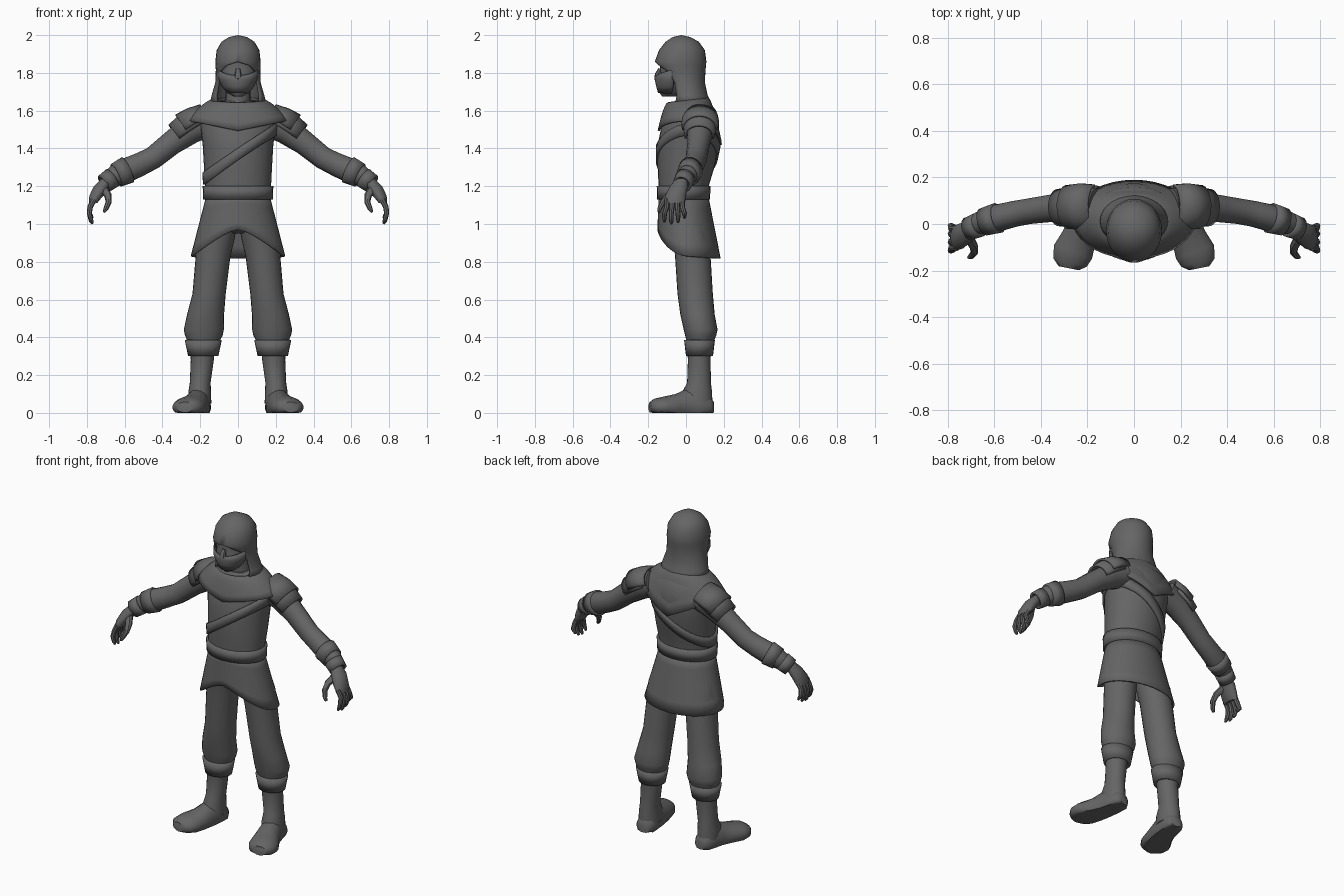
import bpy, bmesh, math
from mathutils import Vector

cloth = bpy.data.materials.new("dark_grey")
cloth.diffuse_color = (0.13, 0.13, 0.13, 1)
TAU = math.tau


def skin(name, rows, closed=True, caps=True, mirror=False, thick=0, sharp=40):
    """Bridge rows of points into a surface."""
    bm = bmesh.new()
    vs = [[bm.verts.new(p) for p in r] for r in rows]
    n = len(rows[0])
    for r0, r1 in zip(vs, vs[1:]):
        for i in range(n if closed else n - 1):
            j = (i + 1) % n
            bm.faces.new((r0[i], r0[j], r1[j], r1[i]))
    if caps:
        bm.faces.new(vs[0])
        bm.faces.new(vs[-1])
    bmesh.ops.remove_doubles(bm, verts=bm.verts, dist=0.0005)
    bmesh.ops.recalc_face_normals(bm, faces=bm.faces)
    me = bpy.data.meshes.new(name)
    bm.to_mesh(me)
    bm.free()
    me.materials.append(cloth)
    me.polygons.foreach_set("use_smooth", [True] * len(me.polygons))
    me.set_sharp_from_angle(angle=math.radians(sharp))
    ob = bpy.data.objects.new(name, me)
    bpy.context.collection.objects.link(ob)
    if thick:
        m = ob.modifiers.new("thickness", 'SOLIDIFY')
        m.thickness = thick
        m.offset = -1
    if mirror:
        ob.modifiers.new("mirror", 'MIRROR')
    return ob


def oval(cx, y0, y1, rx, z, a):
    """Point on a level oval, angle 0 faces the front."""
    return Vector((cx + rx * math.sin(a), (y0 + y1) / 2 - (y1 - y0) / 2 * math.cos(a), z))


def loft(name, rings, n=24, **kw):
    """Rings are (z, centre x, front y, back y, half width)."""
    return skin(name, [[oval(cx, y0, y1, rx, z, TAU * i / n) for i in range(n)]
                       for z, cx, y0, y1, rx in rings], **kw)


def tube(name, pts, ref, n=14, arc=None, floor=False, caps=True, **kw):
    """Points are (x, y, z, half width, half height)."""
    rows = []
    for k, p in enumerate(pts):
        t = Vector(pts[min(k + 1, len(pts) - 1)][:3]) - Vector(pts[max(k - 1, 0)][:3])
        t.normalize()
        u = Vector(ref)
        u = (u - t * u.dot(t)).normalized()
        s = t.cross(u)
        angles = [TAU * i / n for i in range(n)]
        if arc:
            angles = [math.radians(-arc + 2 * arc * i / n) for i in range(n + 1)]
        row = [Vector(p[:3]) + u * p[4] * math.cos(a) + s * p[3] * math.sin(a) for a in angles]
        if floor:
            for v in row:
                v.z = max(v.z, 0)
        rows.append(row)
    return skin(name, rows, closed=not arc, caps=caps and not arc, **kw)


Z, Y = (0, 0, 1), (0, 1, 0)

# Torso, neck, face
TORSO = [(1.10, -.14, .115, .165), (1.2, -.145, .12, .175), (1.3, -.15, .15, .18),
         (1.42, -.15, .175, .187), (1.52, -.13, .175, .2), (1.6, -.09, .16, .19), (1.65, -.06, .12, .1)]
loft("torso", [(z, 0, a, b, r) for z, a, b, r in TORSO], n=28)
loft("neck", [(1.58, 0, -.06, .1, .08), (1.66, 0, -.05, .08, .065), (1.76, 0, -.06, .08, .065)])
loft("face", [(1.675, 0, -.125, -.05, .025), (1.69, 0, -.138, -.01, .048), (1.73, 0, -.145, .02, .075),
              (1.765, 0, -.15, .03, .09), (1.80, 0, -.135, .04, .097), (1.87, 0, -.14, .04, .1)])
tube("nose", [(0, -.135, 1.82, .012, .012), (0, -.15, 1.79, .018, .016), (0, -.153, 1.773, .02, .014),
              (0, -.142, 1.758, .012, .008)], Y, n=8)
# Cloth over the lower face
rows = []
for z, y0, y1, rx in ((1.695, -.142, -.01, .052), (1.73, -.152, .02, .08),
                      (1.765, -.16, .03, .096), (1.785, -.152, .04, .102)):
    rows.append([oval(0, y0, y1, rx, z + (.03 * math.sin(a) ** 2 if z > 1.78 else 0), a)
                 for a in [math.radians(-90 + 10 * i) for i in range(19)]])
skin("face_mask", rows, closed=False, caps=False, thick=.006)

# Hood with a front opening
rows = []
for z, y0, y1, rx, gap in ((1.64, -.10, .135, .15, 50), (1.68, -.10, .115, .14, 58), (1.75, -.12, .10, .12, 62),
                           (1.81, -.145, .103, .118, 50), (1.84, -.16, .106, .12, 28), (1.86, -.165, .108, .12, 0),
                           (1.92, -.143, .10, .113, 0), (1.965, -.108, .068, .087, 0),
                           (1.99, -.07, .022, .047, 0), (2.0, -.025, -.025, 0, 0)):
    g = math.radians(gap)
    rows.append([oval(0, y0, y1, rx, z, g + (TAU - 2 * g) * i / 28) for i in range(29)])
skin("hood", rows, closed=False, caps=False, thick=.012, sharp=50)

# Shoulder mantle with a dipping hem
N, rows = 36, []
for k in range(7):
    t, row = k / 6, []
    for i in range(N):
        a = TAU * i / N
        c, s = math.cos(a), abs(math.sin(a))
        hem = 1.55 - (.055 if c > 0 else .13) * (1 - s)
        p = oval(0, -.095 - .055 * t, .115 + .075 * t, .13 + .135 * t, 0, a)
        p.z = 1.66 + (hem - 1.66) * t ** 1.6 - .015 * (1 - t) * c
        row.append(p)
    rows.append(row)
skin("mantle", rows, caps=False, thick=.012)

# Layered shoulder guards
tube("shoulder_guard_lower", [(.20, .075, 1.55, .085, .075), (.27, .073, 1.508, .088, .08),
                              (.325, .07, 1.467, .08, .073)], Z, arc=105, thick=.012, mirror=True)
tube("shoulder_guard_upper", [(.17, .075, 1.565, .095, .075), (.23, .075, 1.54, .1, .082),
                              (.285, .073, 1.505, .095, .088)], Z, arc=95, thick=.012, mirror=True)


# Diagonal strap following the torso
def torso_at(z):
    for lo, hi in zip(TORSO, TORSO[1:]):
        if z <= hi[0]:
            f = (z - lo[0]) / (hi[0] - lo[0])
            return [lo[i] + (hi[i] - lo[i]) * f for i in (1, 2, 3)]
    return TORSO[-1][1:]


rows = []
for dz in (-.032, 0, .032):
    row = []
    for i in range(40):
        a = TAU * i / 40
        z = 1.37 + .13 * math.sin(a) + dz
        y0, y1, rx = torso_at(z)
        row.append(oval(0, y0 - .01, y1 + .01, rx + .01, z, a))
    rows.append(row)
skin("chest_strap", rows, caps=False, thick=.012)

# Belt and skirt
loft("belt", [(1.13, 0, -.153, .127, .185), (1.2, 0, -.155, .13, .187)], n=28, caps=False, thick=.02)
rows = []
for k in range(6):
    row = []
    for i in range(N):
        a = TAU * i / N
        c, s = math.cos(a), abs(math.sin(a))
        hem = .97 - .14 * s ** 1.5 if c > 0 else .83 + .012 * c
        z = 1.15 + (hem - 1.15) * k / 5
        f = (1.15 - z) / .33
        row.append(oval(0, -.145 - .012 * f, .118 + .065 * f, .168 + .085 * f, z, a))
    rows.append(row)
skin("skirt", rows, caps=False, thick=.01)

# Trousers
loft("trouser_seat", [(.95, 0, -.04, .09, .04), (.98, 0, -.085, .11, .12), (1.12, 0, -.1, .1, .15)])
loft("trouser_leg", [(1.02, .1, -.085, .1, .098), (.92, .12, -.068, .12, .102), (.83, .132, -.058, .13, .092),
                     (.63, .153, -.045, .142, .088), (.52, .172, -.03, .152, .098), (.44, .181, -.012, .167, .106),
                     (.41, .181, -.005, .16, .1), (.36, .183, .01, .14, .075)], mirror=True)

# Boots
loft("boot_cuff", [(.3, .184, 0, .143, .08), (.385, .184, -.01, .153, .098)], caps=False, thick=.02, mirror=True)
loft("boot_shaft", [(.37, .187, .005, .135, .067), (.28, .189, .01, .13, .061), (.16, .2, .006, .132, .055),
                    (.11, .203, -.02, .138, .06), (.05, .203, -.02, .14, .062)], mirror=True)
tube("boot_foot", [(.193, .143, .03, .035, .035), (.197, .12, .03, .055, .06), (.207, .06, .03, .062, .1),
                   (.215, .01, .03, .066, .1), (.235, -.055, .03, .076, .07), (.262, -.12, .03, .088, .056),
                   (.275, -.165, .03, .075, .046), (.28, -.19, .03, .045, .028)],
     Z, n=18, floor=True, mirror=True, sharp=50)

# Arms and wrist bands
tube("arm", [(.16, .075, 1.54, .08, .08), (.25, .075, 1.50, .072, .075), (.35, .068, 1.43, .06, .064),
             (.45, .055, 1.35, .056, .06), (.52, .042, 1.315, .057, .062), (.60, .022, 1.28, .06, .066),
             (.66, .005, 1.25, .05, .054), (.70, -.015, 1.225, .036, .038)], Z, mirror=True)
tube("forearm_cuff", [(.585, .026, 1.287, .066, .074), (.645, .009, 1.258, .06, .066)],
     Z, n=18, caps=False, thick=.014, mirror=True)
tube("wrist_band", [(.665, -.003, 1.245, .054, .056), (.71, -.02, 1.212, .05, .052)],
     Z, n=18, caps=False, thick=.014, mirror=True)

# Hands
loft("palm", [(1.24, .69, -.055, .01, .033), (1.2, .722, -.085, .01, .042), (1.15, .75, -.11, 0, .038),
              (1.11, .768, -.115, -.005, .022)], n=14, mirror=True)
for k, (y, tip) in enumerate(((-.102, 1.01), (-.074, 1.0), (-.046, 1.008), (-.02, 1.03))):
    end = y - .012 + .008 * k
    tube("finger_%d" % (k + 1), [(.762, y, 1.13, .015, .015), (.783, y, 1.09, .015, .014),
                                 (.787, end, 1.055, .013, .013), (.778, end, tip + .015, .011, .011),
                                 (.77, end, tip, .006, .006)], Y, n=8, mirror=True)
tube("thumb", [(.715, -.05, 1.19, .024, .02), (.688, -.095, 1.15, .02, .018), (.685, -.122, 1.115, .016, .016),
               (.7, -.14, 1.08, .013, .012), (.71, -.143, 1.062, .007, .007)], Y, n=8, mirror=True)
